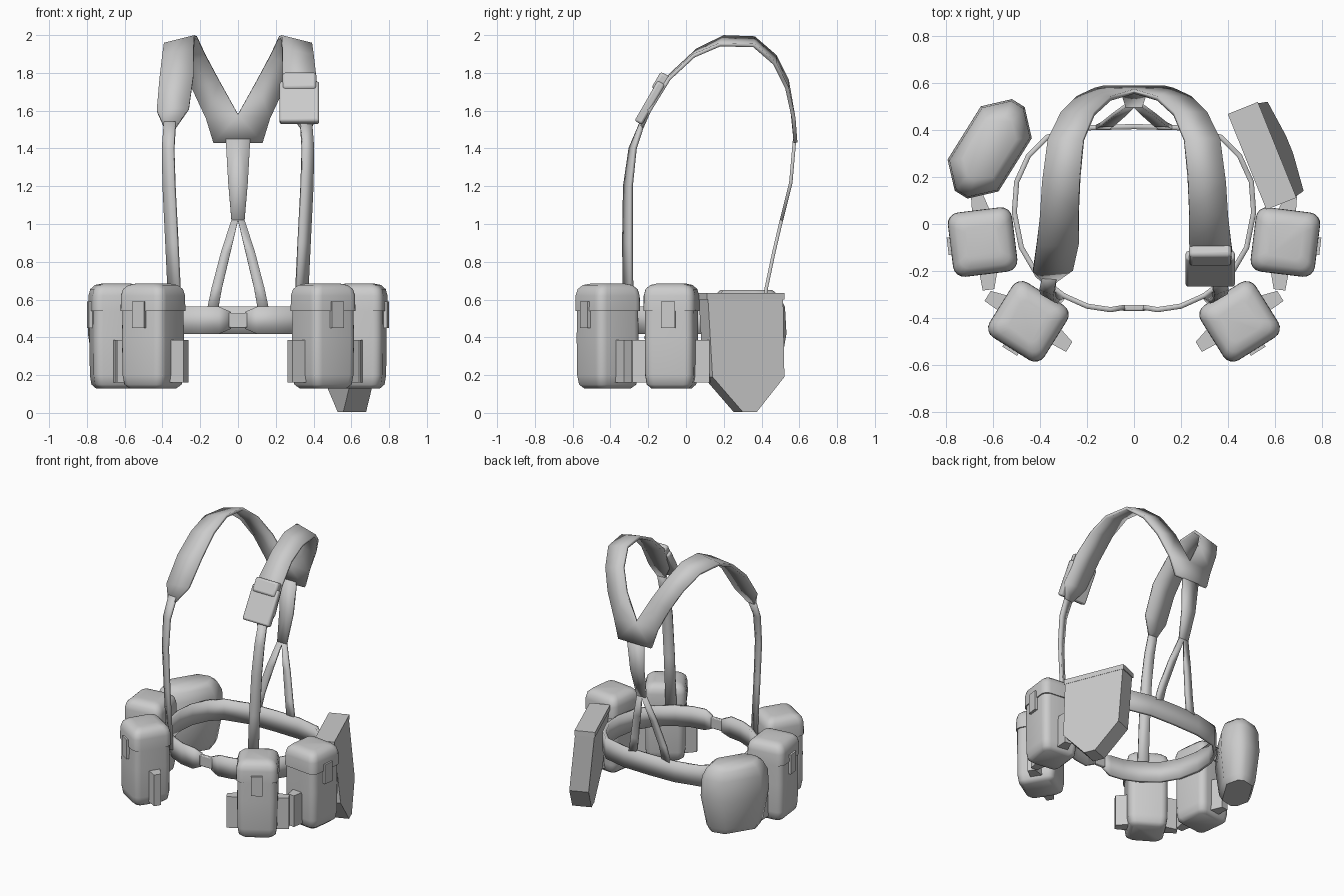
import bpy, bmesh, math
from mathutils import Matrix, Vector

cube = bpy.data.objects.get("Cube")
if cube:
    bpy.data.objects.remove(cube)

GREY = (0.6, 0.6, 0.6, 1)
mat = bpy.data.materials.new("webbing_grey")
mat.use_nodes = True
mat.diffuse_color = GREY
bsdf = mat.node_tree.nodes["Principled BSDF"]
bsdf.inputs["Base Color"].default_value = GREY
bsdf.inputs["Roughness"].default_value = 0.8


def finish(name, bm, mirror=False, thick=0, bevel=0, angle=40):
    """Turn a bmesh into a named object with its modifiers."""
    bmesh.ops.recalc_face_normals(bm, faces=bm.faces)
    me = bpy.data.meshes.new(name)
    bm.to_mesh(me)
    bm.free()
    ob = bpy.data.objects.new(name, me)
    bpy.context.collection.objects.link(ob)
    me.materials.append(mat)
    bpy.ops.object.select_all(action="DESELECT")
    ob.select_set(True)
    bpy.context.view_layer.objects.active = ob
    bpy.ops.object.shade_smooth_by_angle(angle=math.radians(angle))
    if mirror:
        ob.modifiers.new("mirror", "MIRROR")
    if thick:
        mod = ob.modifiers.new("thickness", "SOLIDIFY")
        mod.thickness, mod.offset = thick, 0
    if bevel:
        mod = ob.modifiers.new("soft_edges", "BEVEL")
        mod.width, mod.segments = bevel, 2
    return ob


def frame(x, y, degrees):
    """Local frame whose -y axis points away from the body."""
    return Matrix.Translation((x, y, 0)) @ Matrix.Rotation(math.radians(degrees), 4, "Z")


def rounded_rect(hx, hy, r, seg, z):
    pts = []
    for i, (sx, sy) in enumerate(((1, 1), (-1, 1), (-1, -1), (1, -1))):
        for k in range(seg + 1):
            a = math.pi / 2 * (i + k / seg)
            pts.append((sx * (hx - r) + r * math.cos(a), sy * (hy - r) + r * math.sin(a), z))
    return pts


def loft(name, rings, place, **opts):
    """Skin closed rings and cap both ends."""
    bm = bmesh.new()
    loops = [[bm.verts.new(place @ Vector(p)) for p in ring] for ring in rings]
    n = len(loops[0])
    for a, b in zip(loops, loops[1:]):
        for i in range(n):
            j = (i + 1) % n
            bm.faces.new((a[i], a[j], b[j], b[i]))
    bm.faces.new(loops[0])
    bm.faces.new(loops[-1])
    return finish(name, bm, **opts)


def ribbon(name, rows, thick, **opts):
    """Strap from (inner, outer) point pairs, mirrored to both sides."""
    bm = bmesh.new()
    pairs = [[bm.verts.new(p) for p in row] for row in rows]
    for (a, b), (c, d) in zip(pairs, pairs[1:]):
        bm.faces.new((a, b, d, c))
    return finish(name, bm, mirror=True, thick=thick, **opts)


def box(name, lo, hi, place, **opts):
    ring = lambda z: [(lo[0], lo[1], z), (hi[0], lo[1], z), (hi[0], hi[1], z), (lo[0], hi[1], z)]
    return loft(name, [ring(lo[2]), ring(hi[2])], place, **opts)


# Waist belt: half outline, narrowing at the front clasp
outline = [(0.04, -0.355), (0.1, -0.365), (0.2, -0.35), (0.3, -0.305), (0.41, -0.22), (0.48, -0.1),
           (0.51, 0.05), (0.5, 0.18), (0.45, 0.29), (0.37, 0.37), (0.2, 0.41), (0, 0.415)]
rows = []
for i, (x, y) in enumerate(outline):
    h = 0.045 if i == 0 else 0.072
    rows.append(((x, y, 0.49 - h), (x, y, 0.49 + h)))
ribbon("waist_belt", rows, 0.022)
box("belt_clasp", (-0.05, -0.37, 0.45), (0.05, -0.345, 0.53), Matrix(), bevel=0.006)

# Shoulder harness
ribbon("front_strap", [
    ((0.30, -0.325, 0.48), (0.36, -0.285, 0.48)),
    ((0.32, -0.33, 0.9), (0.38, -0.29, 0.9)),
    ((0.335, -0.325, 1.2), (0.395, -0.29, 1.2)),
    ((0.34, -0.295, 1.4), (0.4, -0.27, 1.4)),
    ((0.33, -0.235, 1.54), (0.39, -0.225, 1.54)),
], 0.02)
ribbon("shoulder_pad", [
    ((0.33, -0.24, 1.51), (0.39, -0.235, 1.51)),
    ((0.26, -0.19, 1.61), (0.43, -0.195, 1.6)),
    ((0.235, -0.08, 1.79), (0.415, -0.09, 1.77)),
    ((0.235, 0.06, 1.92), (0.4, 0.04, 1.89)),
    ((0.23, 0.2, 1.99), (0.39, 0.18, 1.95)),
    ((0.215, 0.36, 1.985), (0.365, 0.36, 1.945)),
    ((0.17, 0.47, 1.89), (0.31, 0.47, 1.85)),
    ((0.1, 0.535, 1.76), (0.245, 0.535, 1.72)),
    ((0, 0.565, 1.58), (0.17, 0.57, 1.56)),
    ((0, 0.58, 1.43), (0.13, 0.58, 1.43)),
], 0.02)
ribbon("back_strap", [
    ((0, 0.575, 1.45), (0.065, 0.575, 1.45)),
    ((0, 0.555, 1.22), (0.052, 0.555, 1.22)),
    ((0, 0.505, 1.02), (0.035, 0.505, 1.02)),
], 0.018)
ribbon("back_fork_strap", [
    ((0, 0.505, 1.02), (0.035, 0.505, 1.02)),
    ((0.04, 0.465, 0.85), (0.09, 0.465, 0.85)),
    ((0.085, 0.425, 0.66), (0.14, 0.425, 0.66)),
    ((0.11, 0.41, 0.52), (0.17, 0.41, 0.52)),
], 0.018)

# Small flapped pocket on one shoulder pad
tilt = Matrix.Translation((0.325, -0.178, 1.66)) @ Matrix.Rotation(math.radians(-30), 4, "X")
box("shoulder_pocket", (-0.105, -0.025, -0.145), (0.105, 0.02, 0.1), tilt, bevel=0.012)
box("shoulder_pocket_flap", (-0.09, -0.035, 0.05), (0.09, 0.025, 0.15), tilt, bevel=0.015)

# Four belt pouches: body, lid, closing tab and side loops
BODY = ((0.13, 0.1), (0.15, 0.122), (0.2, 0.13), (0.4, 0.132), (0.56, 0.13))
LID = ((0.54, 0.138), (0.62, 0.137), (0.655, 0.128), (0.677, 0.105), (0.685, 0.07))
for label, place in (("front", frame(0.45, -0.415, 32)), ("side", frame(0.645, -0.077, 83))):
    for part, levels in (("body", BODY), ("lid", LID)):
        rings = [rounded_rect(h, h, h * 0.35, 4, z) for z, h in levels]
        loft(f"{label}_pouch_{part}", rings, place, mirror=True, angle=50)
    box(f"{label}_pouch_tab", (-0.037, -0.15, 0.45), (0.037, -0.12, 0.59), place, mirror=True)
    for side in (-1, 1):
        ring = lambda z: [(side * 0.12, -0.03, z), (side * 0.205, -0.025, z),
                          (side * 0.205, 0.025, z), (side * 0.12, 0.05, z)]
        loft(f"{label}_pouch_loop", [ring(0.16), ring(0.385)], place, mirror=True)

# Canteen carrier: elongated eight-sided body
CANTEEN = ((0.17, 0.17, 0.085), (0.21, 0.19, 0.105), (0.42, 0.23, 0.128),
           (0.56, 0.222, 0.12), (0.62, 0.19, 0.1), (0.65, 0.15, 0.075))
rings = [rounded_rect(a, b, b * 0.75, 1, z) for z, a, b in CANTEEN]
loft("canteen_carrier", rings, frame(-0.615, 0.32, 58), angle=45)

# Folding shovel carrier: pointed slab leaning outward at the bottom
SHIELD = ((-0.215, 0.63), (0.215, 0.63), (0.205, 0.19), (0.04, 0.005), (-0.04, 0.005), (-0.205, 0.19))
place = frame(0.545, 0.29, 112)
faces = [[(s, d - 0.1 * (0.63 - z), z) for s, z in SHIELD] for d in (-0.065, 0.065)]
loft("shovel_carrier", faces, place, angle=20)
box("shovel_carrier_lip", (-0.22, -0.07, 0.6), (0.22, 0.068, 0.635), place)
